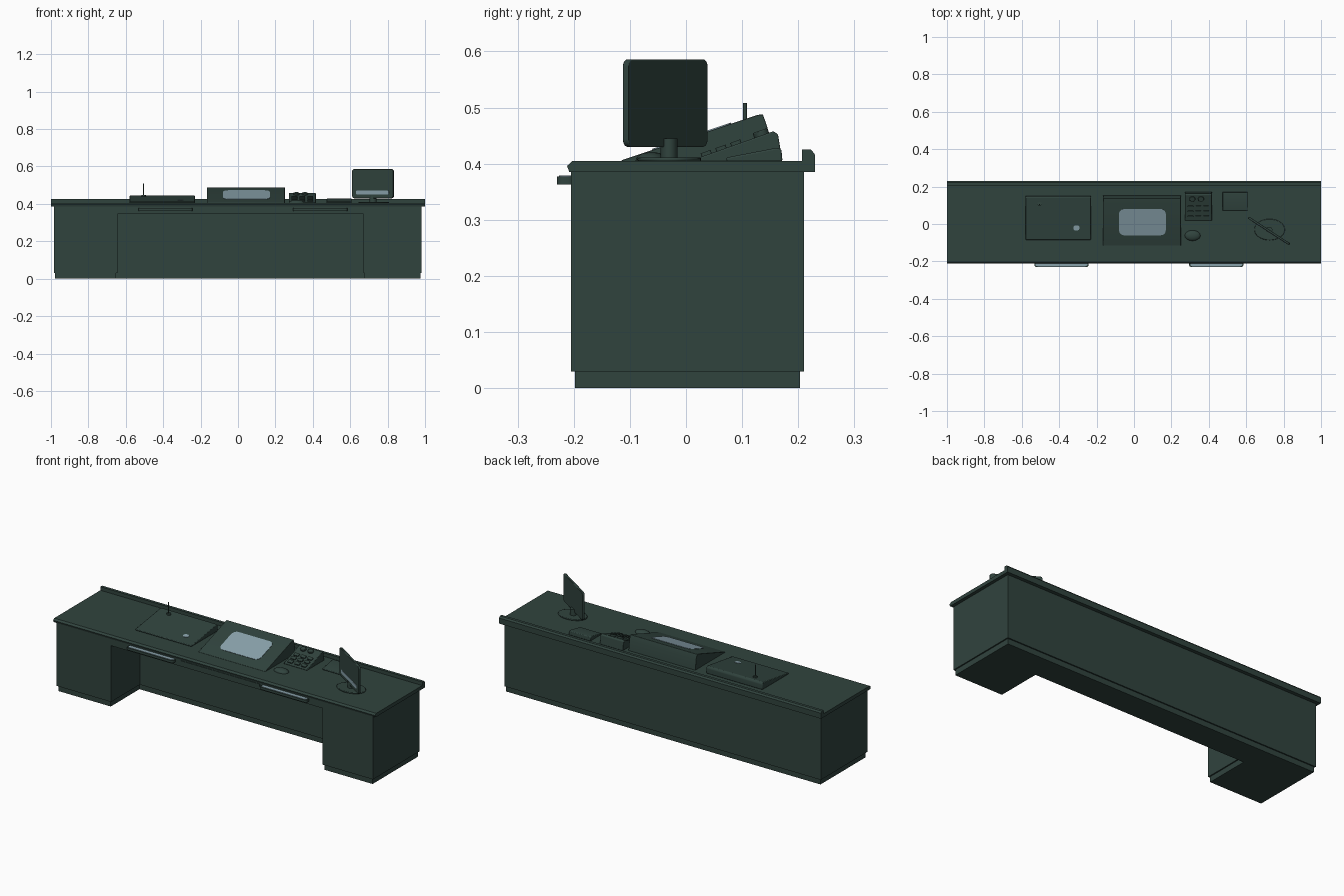
import bpy, bmesh, math
from mathutils import Vector, Matrix

if "Cube" in bpy.data.objects:
    bpy.data.objects.remove(bpy.data.objects["Cube"])


def material(name, rgb):
    m = bpy.data.materials.new(name)
    m.diffuse_color = (*rgb, 1)
    m.use_nodes = True
    m.node_tree.nodes["Principled BSDF"].inputs["Base Color"].default_value = m.diffuse_color
    return m


GREEN = material("dark green", (0.030, 0.057, 0.048))
PALE = material("pale blue grey", (0.25, 0.36, 0.41))


def finish(name, bm, mat=GREEN, bevel=0.0, segs=2):
    bmesh.ops.recalc_face_normals(bm, faces=bm.faces)
    me = bpy.data.meshes.new(name)
    bm.to_mesh(me)
    bm.free()
    ob = bpy.data.objects.new(name, me)
    bpy.context.collection.objects.link(ob)
    me.materials.append(mat)
    if bevel:
        b = ob.modifiers.new("bevel", "BEVEL")
        b.width, b.segments, b.limit_method = bevel, segs, "ANGLE"
    bpy.ops.object.select_all(action="DESELECT")
    ob.select_set(True)
    bpy.context.view_layer.objects.active = ob
    bpy.ops.object.shade_smooth_by_angle(angle=math.radians(35))
    return ob


def prism(name, pts, a, b, axis="z", **kw):
    """Extrude a 2D outline from a to b: (x,y) along z or (y,z) along x."""
    bm = bmesh.new()
    place = (lambda p, t: (p[0], p[1], t)) if axis == "z" else (lambda p, t: (t, p[0], p[1]))
    lo = [bm.verts.new(place(p, a)) for p in pts]
    hi = [bm.verts.new(place(p, b)) for p in pts]
    bm.faces.new(lo)
    bm.faces.new(hi)
    n = len(pts)
    for i in range(n):
        bm.faces.new((lo[i], lo[(i + 1) % n], hi[(i + 1) % n], hi[i]))
    return finish(name, bm, **kw)


def box(name, x0, x1, y0, y1, z0, z1, **kw):
    return prism(name, [(x0, y0), (x1, y0), (x1, y1), (x0, y1)], z0, z1, **kw)


def rounded(cx, cy, w, h, r, n=6):
    pts = []
    for k, (sx, sy) in enumerate([(1, 1), (-1, 1), (-1, -1), (1, -1)]):
        for i in range(n + 1):
            a = math.pi / 2 * (k + i / n)
            pts.append((cx + sx * (w / 2 - r) + r * math.cos(a),
                        cy + sy * (h / 2 - r) + r * math.sin(a)))
    return pts


def ellipse(cx, cy, rx, ry, n=28):
    return [(cx + rx * math.cos(math.tau * i / n), cy + ry * math.sin(math.tau * i / n)) for i in range(n)]


def on_slope(ob, y0, z0, y1, z1):
    """Lay a flat part, built around z = 0, on the slope through two points."""
    ang = math.atan2(z1 - z0, y1 - y0)
    ob.matrix_world = (Matrix.Translation((0, y0, z0)) @ Matrix.Rotation(ang, 4, "X"))
    return ob


def u_plan(d):
    """U-shaped floor plan of the desk, shrunk by d."""
    return [(-0.985 + d, -0.205 + d), (-0.645 - d, -0.205 + d), (-0.645 - d, 0.05 + d), (0.67 + d, 0.05 + d),
            (0.67 + d, -0.205 + d), (0.982 - d, -0.205 + d), (0.982 - d, 0.21 - d), (-0.985 + d, 0.21 - d)]


# Desk carcass: plinth, pedestals with back, apron, counter and rear rail
prism("plinth", u_plan(0.007), 0, 0.032)
prism("desk_body", u_plan(0), 0.03, 0.347)
box("apron", -0.985, 0.982, -0.205, 0.21, 0.346, 0.387)
prism("counter_top", [(-0.208, 0.385), (0.21, 0.385), (0.21, 0.405), (-0.202, 0.405), (-0.212, 0.396)],
      -1, 1, axis="x")
prism("rear_rail", [(0.207, 0.385), (0.23, 0.385), (0.23, 0.416), (0.223, 0.425), (0.207, 0.425)],
      -1, 1, axis="x")
box("centre_drawer_front", -0.21, 0.28, -0.208, -0.2, 0.365, 0.379)

# Drawer handles, with pale upper faces
for side, cx in (("left", -0.388), ("right", 0.44)):
    prism(side + "_handle", rounded(cx, -0.214, 0.29, 0.032, 0.012), 0.363, 0.377)
    prism(side + "_handle_top", rounded(cx, -0.214, 0.278, 0.024, 0.011), 0.377, 0.379, mat=PALE)

# Flat scanner unit with aerial and small indicator
prism("scanner_unit", [(-0.085, 0.404), (0.15, 0.404), (0.15, 0.435), (0.143, 0.445), (-0.085, 0.411)],
      -0.58, -0.23, axis="x", bevel=0.004)
prism("aerial_base", ellipse(-0.505, 0.108, 0.012, 0.010, 16), 0.43, 0.447)
prism("aerial", ellipse(-0.505, 0.105, 0.0035, 0.0035, 12), 0.44, 0.508)
on_slope(prism("indicator", rounded(-0.308, 0.065, 0.032, 0.026, 0.01), 0, 0.002, mat=PALE),
         -0.085, 0.411, 0.143, 0.445)

# Large sloping console with pale display
prism("console", [(-0.115, 0.404), (0.153, 0.404), (0.145, 0.465), (0.137, 0.488), (0.128, 0.487),
                  (-0.115, 0.406)], -0.165, 0.25, axis="x", bevel=0.005)
on_slope(prism("console_display", rounded(0.045, 0.132, 0.25, 0.148, 0.028), 0, 0.002, mat=PALE),
         -0.115, 0.406, 0.128, 0.487)

# Keypad wedge with keys and two knobs
prism("keypad", [(0.018, 0.404), (0.172, 0.404), (0.164, 0.452), (0.156, 0.458), (0.018, 0.409)],
      0.272, 0.416, axis="x", bevel=0.003)
for r in range(3):
    for c in range(3):
        x, y = 0.302 + c * 0.042, 0.02 + r * 0.028
        on_slope(prism("key", rounded(x, y, 0.03, 0.019, 0.004, 3), -0.002, 0.006),
                 0.018, 0.409, 0.156, 0.458)
for x in (0.312, 0.358):
    on_slope(prism("knob", ellipse(x, 0.124, 0.016, 0.014, 16), -0.002, 0.009, bevel=0.002),
             0.018, 0.409, 0.156, 0.458)

# Pointing device: half dome
bm = bmesh.new()
bmesh.ops.create_uvsphere(bm, u_segments=24, v_segments=12, radius=1)
bmesh.ops.bisect_plane(bm, geom=bm.verts[:] + bm.edges[:] + bm.faces[:], plane_co=(0, 0, 0),
                       plane_no=(0, 0, 1), clear_inner=True)
bmesh.ops.scale(bm, vec=(0.042, 0.028, 0.016), verts=bm.verts)
bmesh.ops.translate(bm, vec=(0.313, -0.062, 0.405), verts=bm.verts)
finish("pointing_device", bm)

# Sloping card reader
prism("card_reader", [(0.072, 0.404), (0.172, 0.404), (0.17, 0.426), (0.16, 0.428), (0.072, 0.411)],
      0.473, 0.608, axis="x", bevel=0.003)

# Monitor: round foot, stem, turned screen and pale lower strip
prism("monitor_foot", ellipse(0.725, -0.03, 0.082, 0.057, 32), 0.404, 0.411, bevel=0.003)
prism("monitor_stem", ellipse(0.722, -0.03, 0.018, 0.015, 16), 0.408, 0.445)


def stand_up(ob):
    ob.matrix_world = (Matrix.Translation((0.722, -0.037, 0.508)) @ Matrix.Rotation(math.radians(-33), 4, "Z")
                       @ Matrix.Rotation(math.radians(90), 4, "X"))


stand_up(prism("monitor_screen", rounded(0, 0, 0.262, 0.156, 0.014), -0.006, 0.006, bevel=0.002))
stand_up(prism("monitor_strip", rounded(0, -0.047, 0.21, 0.02, 0.007), 0.0055, 0.008, mat=PALE))
